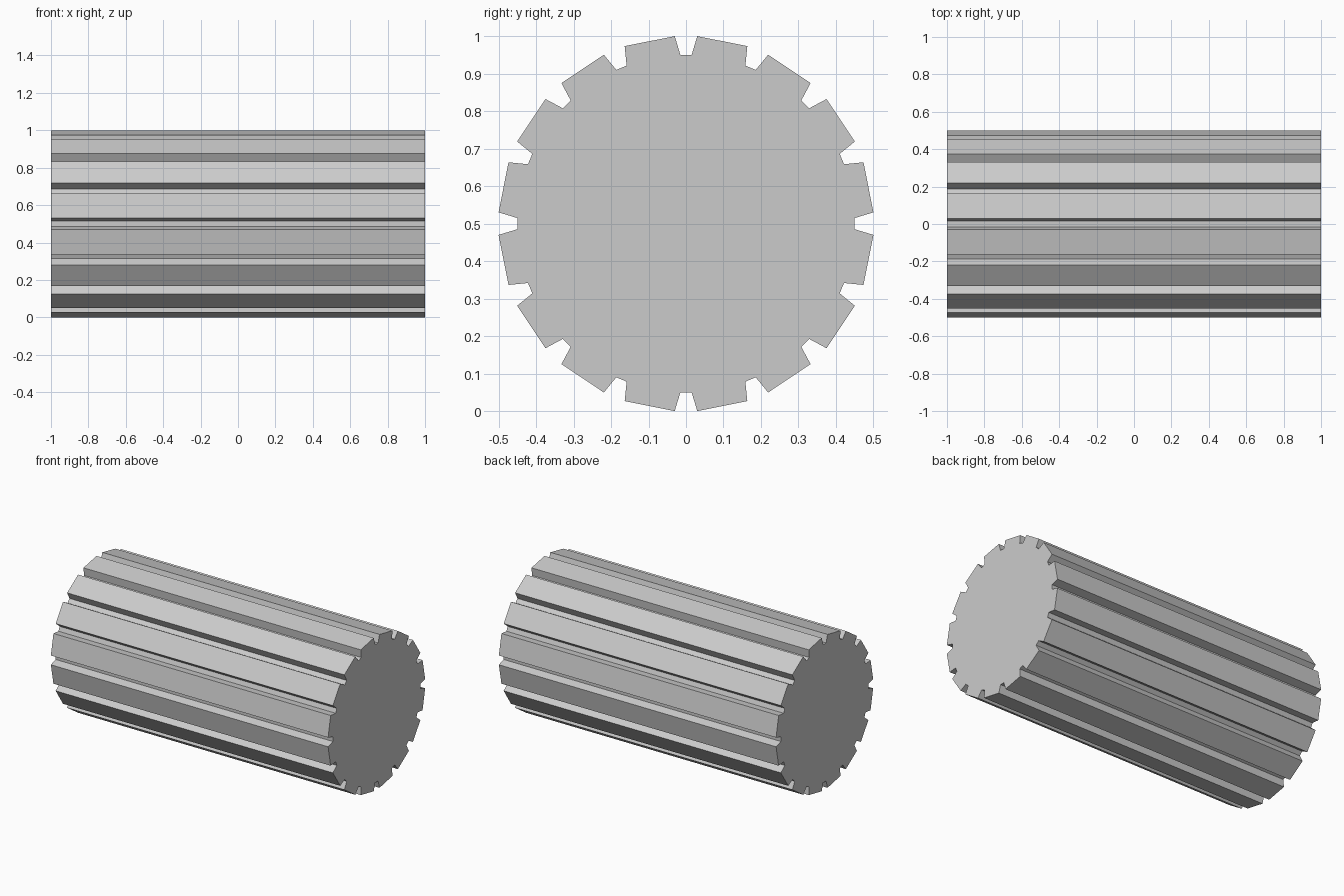
import bpy, bmesh
from math import sin, cos, radians

if "Cube" in bpy.data.objects:
    bpy.data.objects.remove(bpy.data.objects["Cube"])

TEETH = 16
STEP = 360 / TEETH
R_OUT, R_IN = 0.501, 0.4503
A_OUT, A_IN = 3.44, 1.9      # half angles of groove mouth and groove floor

# Grooved cross-section in the y-z plane, one groove per step
profile = []
for i in range(TEETH):
    for r, off in ((R_OUT, -A_OUT), (R_IN, -A_IN), (R_IN, A_IN), (R_OUT, A_OUT)):
        a = radians(i * STEP + off)
        profile.append((r * sin(a), 0.5 + r * cos(a)))

# Extrude the section along x
bm = bmesh.new()
face = bm.faces.new([bm.verts.new((-1, y, z)) for y, z in profile])
ext = bmesh.ops.extrude_face_region(bm, geom=[face], use_keep_orig=True)
moved = [v for v in ext["geom"] if isinstance(v, bmesh.types.BMVert)]
bmesh.ops.translate(bm, verts=moved, vec=(2, 0, 0))
bmesh.ops.recalc_face_normals(bm, faces=bm.faces)

mesh = bpy.data.meshes.new("grooved_roller")
bm.to_mesh(mesh)
bm.free()
bpy.context.collection.objects.link(bpy.data.objects.new("grooved_roller", mesh))
